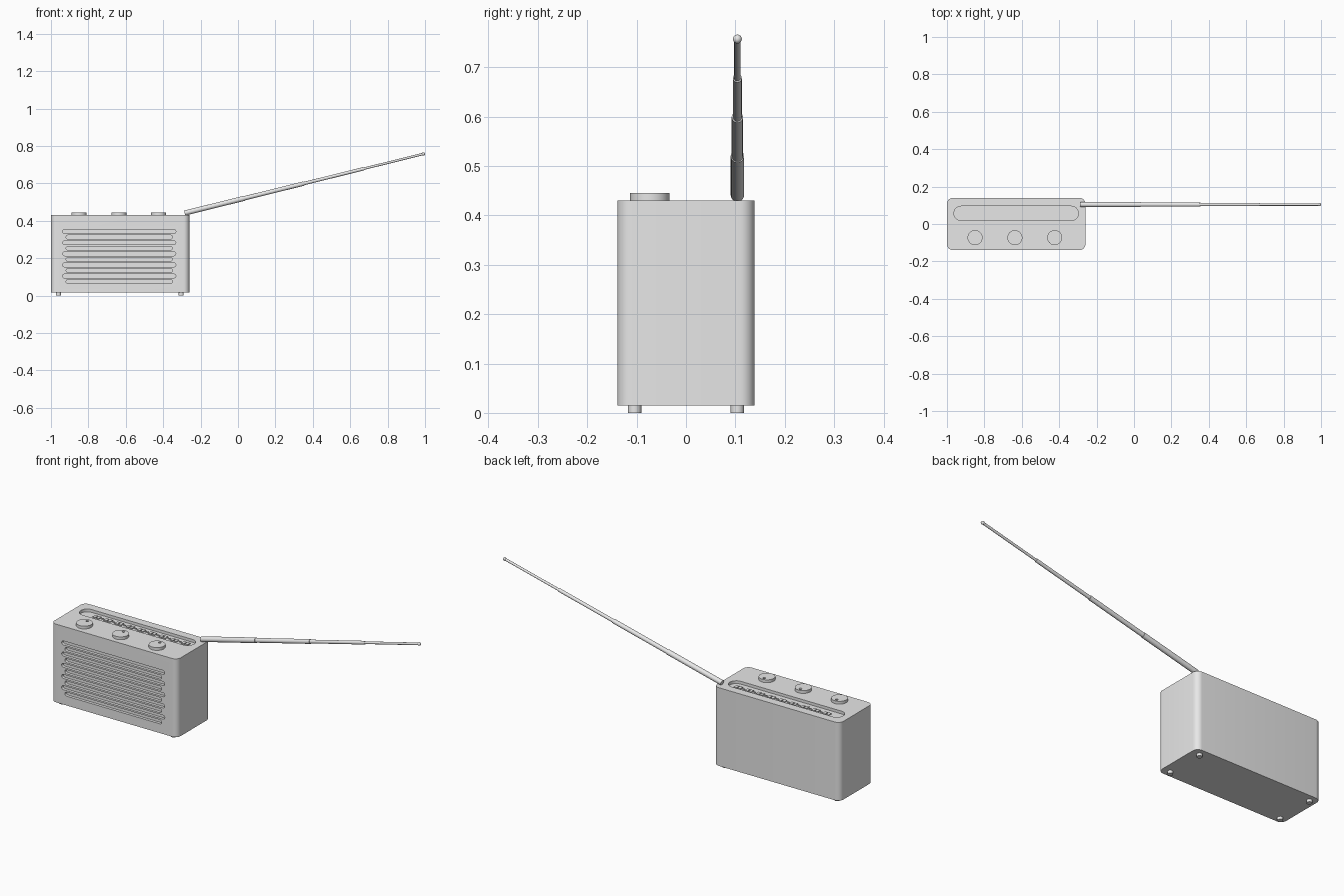
import bpy, bmesh, math
from mathutils import Vector, Matrix

cube = bpy.data.objects.get("Cube")
if cube:
    bpy.data.objects.remove(cube, do_unlink=True)

grey = bpy.data.materials.new("plain grey")
grey.use_nodes = True
grey.diffuse_color = (0.8, 0.8, 0.8, 1)
grey.node_tree.nodes["Principled BSDF"].inputs["Base Color"].default_value = grey.diffuse_color

CX, TOP, BOTTOM, DEPTH = -0.63, 0.43, 0.015, 0.278


def finish(name, bm, smooth=True):
    bmesh.ops.recalc_face_normals(bm, faces=bm.faces)
    mesh = bpy.data.meshes.new(name)
    bm.to_mesh(mesh)
    bm.free()
    mesh.materials.append(grey)
    obj = bpy.data.objects.new(name, mesh)
    bpy.context.collection.objects.link(obj)
    if smooth:
        shade(obj)
    return obj


def shade(obj):
    bpy.ops.object.select_all(action="DESELECT")
    obj.select_set(True)
    bpy.context.view_layer.objects.active = obj
    bpy.ops.object.shade_smooth_by_angle(angle=math.radians(30))


def add_rounded_prism(bm, w, h, r, depth, matrix, steps=8):
    """Rounded rectangle in XY, extruded along Z, then placed by matrix."""
    verts = []
    for q, (sx, sy) in enumerate([(1, 1), (-1, 1), (-1, -1), (1, -1)]):
        for i in range(steps + 1):
            a = (q + i / steps) * math.pi / 2
            p = Vector((sx * (w / 2 - r) + r * math.cos(a),
                        sy * (h / 2 - r) + r * math.sin(a), 0))
            verts.append(bm.verts.new(matrix @ p))
    bmesh.ops.remove_doubles(bm, verts=verts, dist=1e-5)
    ring = [v for v in verts if v.is_valid]
    face = bm.faces.new(ring)
    ext = bmesh.ops.extrude_face_region(bm, geom=[face])
    move = matrix.to_3x3() @ Vector((0, 0, depth))
    bmesh.ops.translate(bm, vec=move, verts=[g for g in ext["geom"] if isinstance(g, bmesh.types.BMVert)])


def add_cylinder(bm, start, end, r, segments=32):
    start, end = Vector(start), Vector(end)
    axis = end - start
    turn = axis.to_track_quat("Z", "Y").to_matrix().to_4x4()
    bmesh.ops.create_cone(bm, cap_ends=True, segments=segments, radius1=r, radius2=r,
                          depth=axis.length, matrix=Matrix.Translation((start + end) / 2) @ turn)


def carve(obj, cutter):
    mod = obj.modifiers.new("carve", "BOOLEAN")
    mod.operation, mod.solver, mod.object = "DIFFERENCE", "EXACT", cutter
    bpy.ops.object.select_all(action="DESELECT")
    obj.select_set(True)
    bpy.context.view_layer.objects.active = obj
    bpy.ops.object.modifier_apply(modifier=mod.name)
    bpy.data.objects.remove(cutter, do_unlink=True)


# Case with rounded upright edges
bm = bmesh.new()
add_rounded_prism(bm, 0.74, DEPTH, 0.03, TOP - BOTTOM, Matrix.Translation((CX, 0, BOTTOM)))
case = finish("case", bm, smooth=False)

# Speaker slots, alternating long and short, and the dial recess on top
bm = bmesh.new()
for i in range(10):
    z = 0.342 - i * 0.0297
    width = 0.605 if i % 2 == 0 else 0.568
    place = Matrix.Translation((CX - 0.005, -DEPTH / 2 + 0.015, z)) @ Matrix.Rotation(math.pi / 2, 4, "X")
    add_rounded_prism(bm, width, 0.021, 0.0104, 0.05, place, 5)
add_rounded_prism(bm, 0.665, 0.076, 0.0375, 0.05, Matrix.Translation((CX, 0.057, TOP - 0.015)))
carve(case, finish("slot_cutter", bm, smooth=False))
shade(case)

# Raised scale marks in the dial recess: pairs of blocks joined by dashes
bm = bmesh.new()
for i in range(9):
    x = -0.88 + i * 0.065
    marks = [(x, 0.016, 0.024), (x + 0.021, 0.016, 0.024)]
    if i < 8:
        marks.append((x + 0.043, 0.012, 0.005))
    for mx, w, h in marks:
        size = Matrix.Diagonal((w, h, 0.006, 1))
        bmesh.ops.create_cube(bm, size=1, matrix=Matrix.Translation((mx, 0.061, TOP - 0.013)) @ size)
finish("dial_marks", bm, smooth=False)

# Three knobs, each with a small finger dimple towards the back
for side, x in (("right", -0.85), ("middle", -0.637), ("left", -0.424)):
    bm = bmesh.new()
    add_cylinder(bm, (x, -0.073, TOP - 0.002), (x, -0.073, TOP + 0.015), 0.04, 48)
    knob = finish("knob_" + side, bm, smooth=False)
    bm = bmesh.new()
    add_cylinder(bm, (x, -0.05, TOP + 0.008), (x, -0.05, TOP + 0.03), 0.007, 20)
    carve(knob, finish("dimple_cutter", bm, smooth=False))
    shade(knob)

# Four feet
for xn, x in (("right", -0.96), ("left", -0.304)):
    for yn, y in (("front", -0.104), ("back", 0.104)):
        bm = bmesh.new()
        add_cylinder(bm, (x, y, 0), (x, y, BOTTOM + 0.002), 0.0135, 24)
        finish("foot_%s_%s" % (yn, xn), bm)

# Telescopic aerial in four thinning sections with a ball tip
base, tip = Vector((-0.285, 0.104, 0.441)), Vector((0.991, 0.104, 0.757))
bm = bmesh.new()
for i, r in enumerate((0.0135, 0.0115, 0.009, 0.0065)):
    add_cylinder(bm, base.lerp(tip, i / 4), base.lerp(tip, (i + 1) / 4), r, 24)
bmesh.ops.create_uvsphere(bm, u_segments=20, v_segments=12, radius=0.009, matrix=Matrix.Translation(tip))
finish("aerial", bm)
